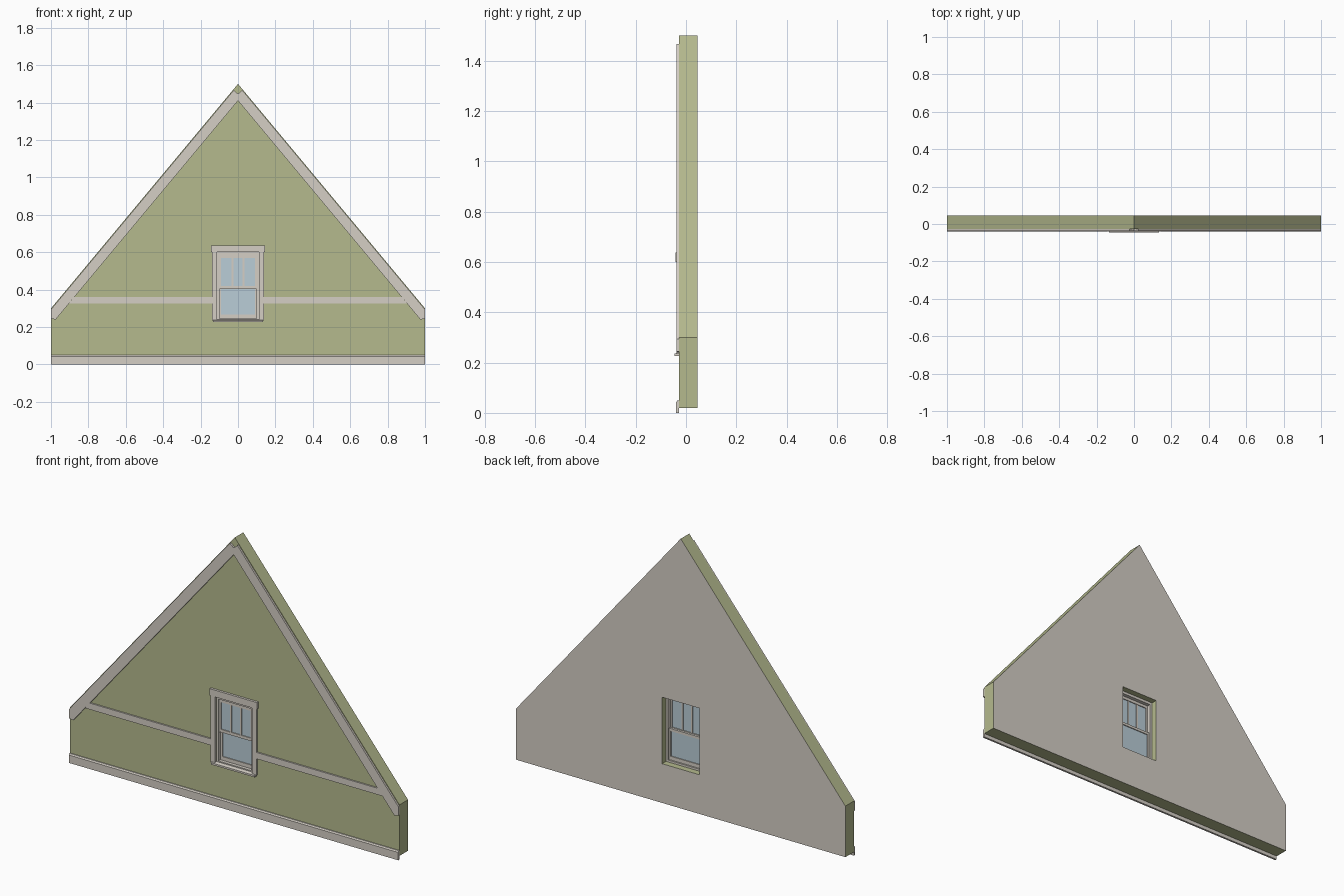
import bpy, bmesh
from mathutils import Vector

if "Cube" in bpy.data.objects:
    bpy.data.objects.remove(bpy.data.objects["Cube"])


def material(name, rgb):
    m = bpy.data.materials.new(name)
    m.diffuse_color = (*rgb, 1)
    m.use_nodes = True
    m.node_tree.nodes["Principled BSDF"].inputs["Base Color"].default_value = m.diffuse_color
    return m


GREEN = material("sage green siding", (0.46, 0.49, 0.27))
TRIM = material("warm white trim", (0.66, 0.62, 0.56))
GLASS = material("pale blue glass", (0.49, 0.61, 0.68))

FRONT, BACK = -0.028, 0.046      # wall faces
RISE = 1.2                       # roof slope


def finish(bm, name, *mats):
    bmesh.ops.recalc_face_normals(bm, faces=bm.faces)
    me = bpy.data.meshes.new(name)
    bm.to_mesh(me)
    bm.free()
    for m in mats:
        me.materials.append(m)
    ob = bpy.data.objects.new(name, me)
    bpy.context.collection.objects.link(ob)
    return ob


def plate(name, pts, y0, y1, mat, mirror=False):
    """Extrude an x-z outline from y0 to y1, optionally with its x mirror."""
    bm = bmesh.new()
    for s in ((1, -1) if mirror else (1,)):
        f = bm.faces.new([bm.verts.new((s * x, y0, z)) for x, z in pts])
        r = bmesh.ops.extrude_face_region(bm, geom=[f])
        bmesh.ops.translate(bm, vec=(0, y1 - y0, 0),
                            verts=[v for v in r["geom"] if isinstance(v, bmesh.types.BMVert)])
    return finish(bm, name, mat)


def box(name, x0, x1, z0, z1, y0, y1, mat=TRIM, mirror=False):
    return plate(name, [(x0, z0), (x1, z0), (x1, z1), (x0, z1)], y0, y1, mat, mirror)


def bar(name, profile, half):
    """Extrude a y-z profile along x, centred."""
    bm = bmesh.new()
    f = bm.faces.new([bm.verts.new((-half, y, z)) for y, z in profile])
    r = bmesh.ops.extrude_face_region(bm, geom=[f])
    bmesh.ops.translate(bm, vec=(2 * half, 0, 0),
                        verts=[v for v in r["geom"] if isinstance(v, bmesh.types.BMVert)])
    return finish(bm, name, TRIM)


# gable wall with window opening; the room side is plain plaster
W, Z0, Z1 = 0.113, 0.235, 0.6
outer = [(-1, 0.02), (1, 0.02), (1, 0.3), (0, 1.5), (-1, 0.3)]
hole = [(-W, Z0), (W, Z0), (W, Z1), (-W, Z1)]
bm = bmesh.new()
edges = []
for loop in (outer, hole):
    vs = [bm.verts.new((x, FRONT, z)) for x, z in loop]
    edges += [bm.edges.new((vs[i], vs[i - 1])) for i in range(len(vs))]
bmesh.ops.triangle_fill(bm, use_beauty=True, use_dissolve=False, edges=edges, normal=Vector((0, -1, 0)))
r = bmesh.ops.extrude_face_region(bm, geom=bm.faces[:])
bmesh.ops.translate(bm, vec=(0, BACK - FRONT, 0),
                    verts=[v for v in r["geom"] if isinstance(v, bmesh.types.BMVert)])
wall = finish(bm, "gable_wall", GREEN, TRIM)
for p in wall.data.polygons:
    p.material_index = 1 if p.normal.y > 0.5 and p.center.y > BACK - 0.001 else 0

# rake boards along the roof slope, square cut at both ends
top, low = 1.494, 1.41
plate("rake_boards", [(0, low), (0, 1.447), (0.023, top - RISE * 0.023), (1, top - RISE),
                      (1, 0.245), (0.975, low - RISE * 0.975)],
      -0.038, FRONT, TRIM, True)

# horizontal band between the rakes, and the base board
plate("belt_band", [(0.139, 0.325), (0.904, 0.325), (0.875, 0.36), (0.139, 0.36)],
      -0.036, FRONT, TRIM, True)
bar("base_board", [(FRONT, 0), (-0.039, 0), (-0.039, 0.043), (-0.034, 0.05), (FRONT, 0.05)], 1.0)

# window casing, header and sill
box("side_casing", W, 0.139, Z0, Z1, -0.038, FRONT, mirror=True)
box("header_casing", -0.144, 0.144, Z1, 0.637, -0.041, FRONT)
bar("window_sill", [(-0.01, 0.226), (-0.046, 0.226), (-0.046, 0.236), (-0.01, 0.243)], 0.133)

# jamb frame lining the opening
box("window_jambs", 0.1, W, Z0, Z1, -0.026, 0.012, mirror=True)
box("window_head", -0.1, 0.1, 0.585, Z1, -0.026, 0.012)
box("window_foot", -0.1, 0.1, Z0, 0.246, -0.026, 0.012)


def sash(name, z0, z1, y0, y1, bottom, upper):
    """Stiles, rails and a glass pane."""
    box(name + "_stiles", 0.09, 0.1, z0, z1, y0, y1, mirror=True)
    box(name + "_bottom_rail", -0.09, 0.09, z0, z0 + bottom, y0, y1)
    box(name + "_top_rail", -0.09, 0.09, z1 - upper, z1, y0, y1)
    mid = (y0 + y1) / 2
    box(name + "_glass", -0.09, 0.09, z0 + bottom, z1 - upper, mid - 0.001, mid + 0.001, GLASS)


sash("upper_sash", 0.404, 0.585, -0.020, -0.008, 0.016, 0.016)
sash("lower_sash", 0.246, 0.418, -0.008, 0.004, 0.02, 0.014)
box("upper_muntins", 0.025, 0.034, 0.42, 0.569, -0.019, -0.009, mirror=True)
